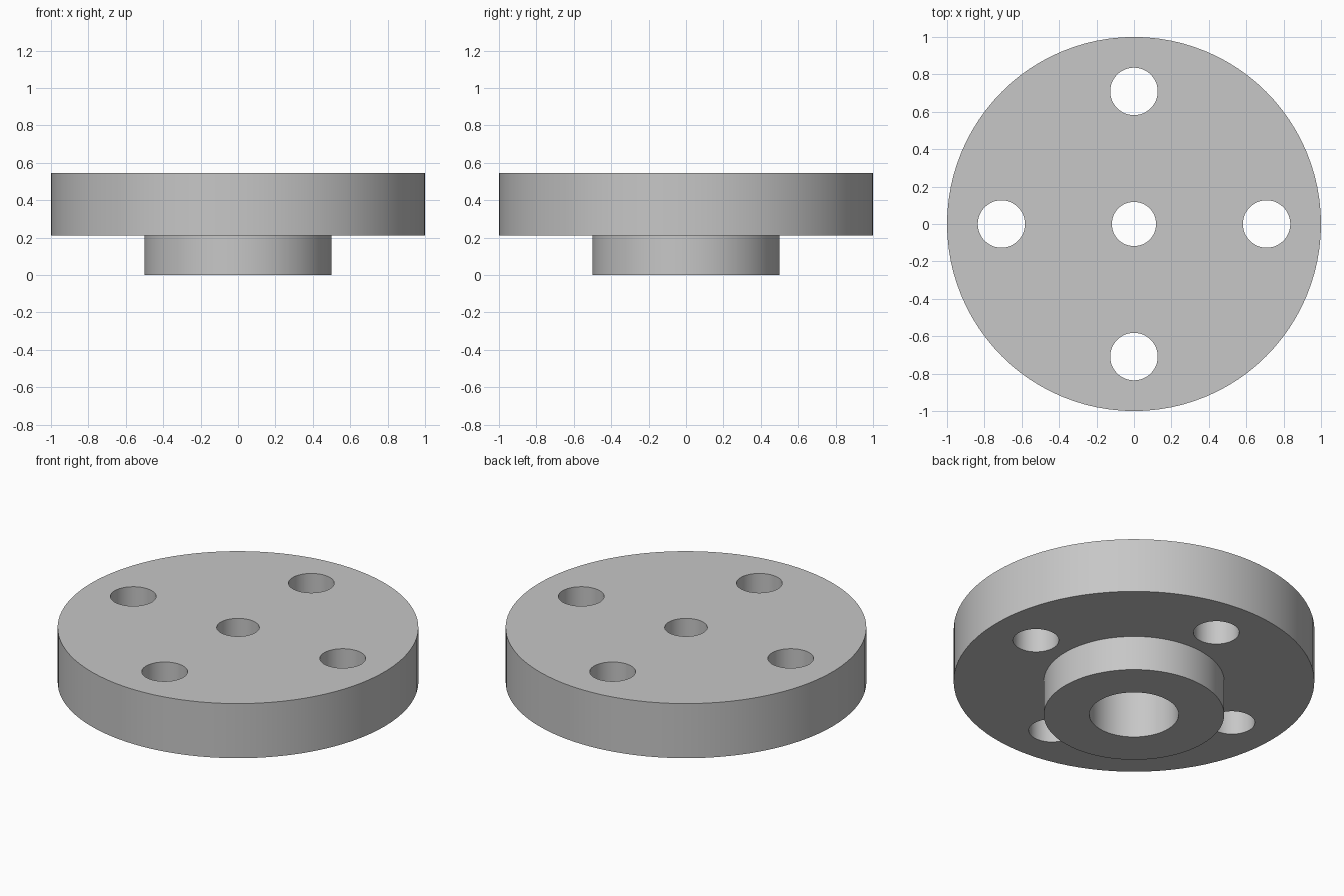
import bpy
import bmesh
from math import cos, sin, pi, radians

SEGMENTS = 96
HOLE_CIRCLE = 0.709
HOLE_RADIUS = 0.127

cube = bpy.data.objects.get("Cube")
if cube:
    bpy.data.objects.remove(cube, do_unlink=True)

# Plain grey metal
grey = bpy.data.materials.new("plain grey")
grey.use_nodes = True
colour = (0.57, 0.57, 0.57, 1)
grey.diffuse_color = colour
grey.node_tree.nodes["Principled BSDF"].inputs["Base Color"].default_value = colour


def add_object(name, bm):
    bmesh.ops.recalc_face_normals(bm, faces=bm.faces)
    mesh = bpy.data.meshes.new(name)
    bm.to_mesh(mesh)
    bm.free()
    mesh.materials.append(grey)
    obj = bpy.data.objects.new(name, mesh)
    bpy.context.collection.objects.link(obj)
    return obj


def lathe(name, profile):
    """Spin a closed (radius, height) profile around the z axis."""
    bm = bmesh.new()
    rings = []
    for i in range(SEGMENTS):
        a = 2 * pi * i / SEGMENTS
        rings.append([bm.verts.new((r * cos(a), r * sin(a), z)) for r, z in profile])
    for i, ring in enumerate(rings):
        after = rings[(i + 1) % SEGMENTS]
        for j in range(len(profile)):
            k = (j + 1) % len(profile)
            bm.faces.new((ring[j], after[j], after[k], ring[k]))
    return add_object(name, bm)


# Flange disc with hub, narrow top bore and wide bore from below
flange = lathe("flange", [
    (0.247, 0), (0.5, 0), (0.5, 0.212), (1, 0.212),
    (1, 0.546), (0.118, 0.546), (0.118, 0.37), (0.247, 0.37),
])

# Four bolt holes
bm = bmesh.new()
for i in range(4):
    a = i * pi / 2
    made = bmesh.ops.create_cone(bm, cap_ends=True, segments=48, depth=1,
                                 radius1=HOLE_RADIUS, radius2=HOLE_RADIUS)
    bmesh.ops.translate(bm, verts=made["verts"],
                        vec=(HOLE_CIRCLE * cos(a), HOLE_CIRCLE * sin(a), 0.4))
cutter = add_object("bolt_hole_cutter", bm)
cutter.hide_render = True

bpy.ops.object.select_all(action="DESELECT")
flange.select_set(True)
bpy.context.view_layer.objects.active = flange
cut = flange.modifiers.new("bolt holes", "BOOLEAN")
cut.operation = "DIFFERENCE"
cut.solver = "EXACT"
cut.object = cutter
bpy.ops.object.modifier_apply(modifier=cut.name)
bpy.data.objects.remove(cutter, do_unlink=True)

# Smooth walls, sharp rims
bpy.ops.object.shade_smooth_by_angle(angle=radians(30))
